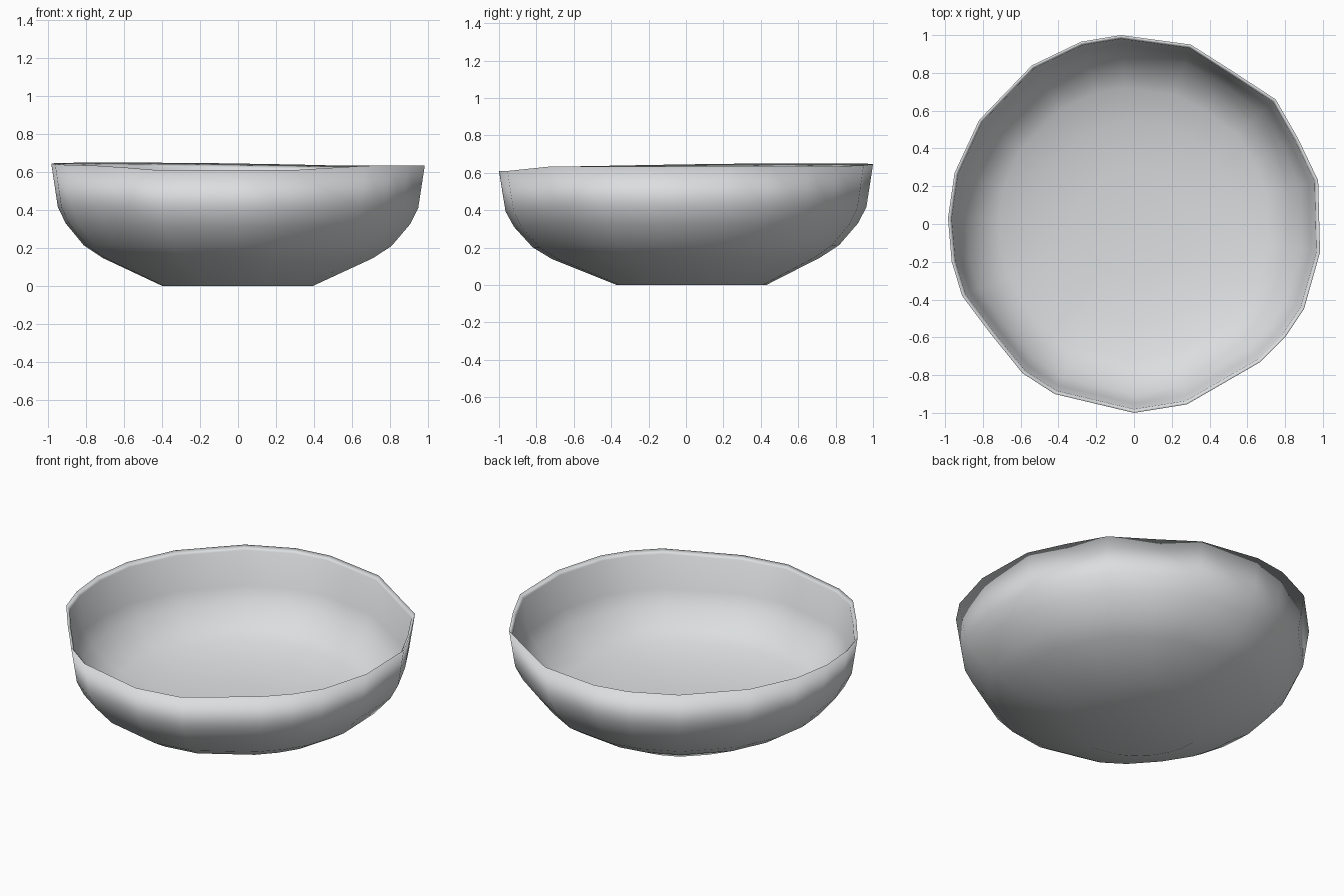
import bpy
import bmesh
from mathutils import Vector

cube = bpy.data.objects.get("Cube")
if cube:
    bpy.data.objects.remove(cube, do_unlink=True)

# One pale grey clay colour
grey = bpy.data.materials.new("clay_grey")
grey.use_nodes = True
COLOUR = (0.71, 0.73, 0.74, 1)
grey.diffuse_color = COLOUR
grey.node_tree.nodes["Principled BSDF"].inputs["Base Color"].default_value = COLOUR

# Uneven, hand-formed rim outline
RIM = [(-.07, 1), (.3, .95), (.52, .81), (.75, .66), (.87, .45), (.975, .23),
       (.985, -.15), (.9, -.45), (.8, -.6), (.67, -.73), (.28, -.955),
       (0, -1), (-.42, -.9), (-.59, -.79), (-.76, -.58), (-.91, -.38),
       (-.965, -.2), (-.985, .03), (-.95, .27), (-.82, .55), (-.54, .84),
       (-.28, .965)]

# Wall sections as (outline scale, height), from the foot over the lip to the floor
OUTER = [(.41, 0), (.73, .145), (.83, .21), (.925, .325), (.965, .41), (1, .635)]
INNER = [(.98, .61), (.95, .41), (.905, .33), (.825, .23), (.73, .185),
         (.55, .14), (.3, .108)]


def ring(bm, scale, height):
    """A ring that follows the rim outline, rounder towards the foot."""
    verts = []
    blend = min(1, height / .4)
    for x, y in RIM:
        p = Vector((x, y))
        p = p.normalized() * (p.length * blend + .975 * (1 - blend)) * scale
        # The lip sags at the front and lifts at the back right
        sag = .025 * max(0, min(1, (-y - .72) / .16))
        lift = .015 * max(0, min(1, y - x - .3))
        # The foot sits slightly towards the back
        p.y += .03 * max(0, 1 - height / .15)
        verts.append(bm.verts.new((p.x, p.y, height + (lift - sag) * height / .635)))
    return verts


# Bowl: foot, outer wall, thin rounded lip, inner wall and shallow thick floor
bm = bmesh.new()
rings = [ring(bm, s, z) for s, z in OUTER + INNER]
for low, high in zip(rings, rings[1:]):
    for i in range(len(RIM)):
        j = (i + 1) % len(RIM)
        bm.faces.new((low[i], low[j], high[j], high[i]))
bm.faces.new(rings[0])
bm.faces.new(rings[-1])
bmesh.ops.recalc_face_normals(bm, faces=bm.faces)
mesh = bpy.data.meshes.new("bowl")
bm.to_mesh(mesh)
bm.free()
mesh.materials.append(grey)
bowl = bpy.data.objects.new("bowl", mesh)
bpy.context.collection.objects.link(bowl)

# Soft shading everywhere, including over the lip
bpy.ops.object.select_all(action="DESELECT")
bowl.select_set(True)
bpy.context.view_layer.objects.active = bowl
bpy.ops.object.shade_smooth()
